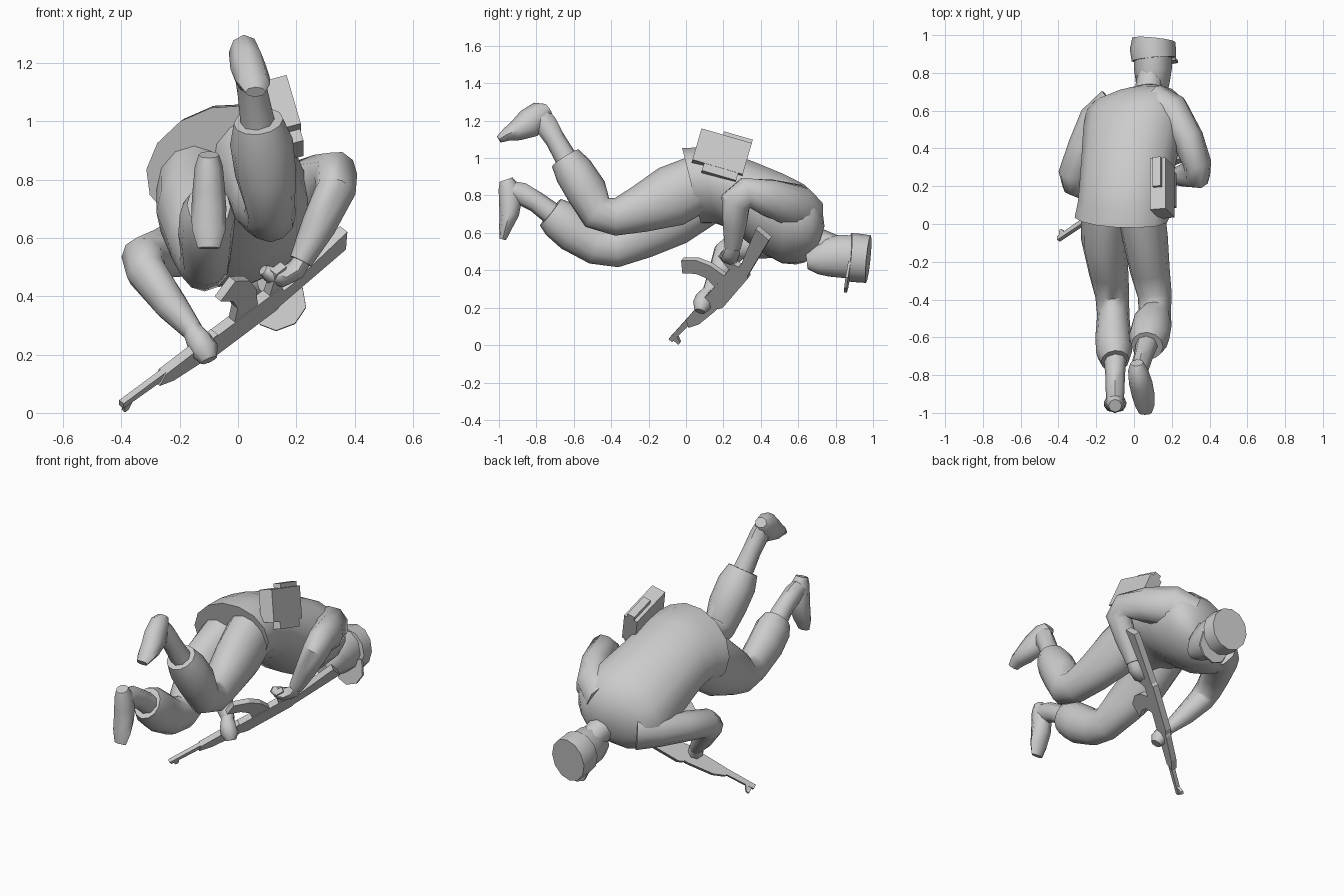
import bpy, bmesh, math
from mathutils import Vector, Matrix

grey = bpy.data.materials.new("grey")
grey.diffuse_color = (0.6, 0.6, 0.6, 1)
X = Vector((1, 0, 0))


def finish(name, bm, smooth=True):
    bmesh.ops.recalc_face_normals(bm, faces=bm.faces)
    me = bpy.data.meshes.new(name)
    bm.to_mesh(me)
    bm.free()
    me.materials.append(grey)
    if smooth:
        me.shade_smooth()
        me.set_sharp_from_angle(angle=math.radians(50))
    ob = bpy.data.objects.new(name, me)
    bpy.context.collection.objects.link(ob)
    return ob


def loft(name, rings, n=10, tilt=0, side=X, axes=None):
    """Elliptic rings (x, y, z, half width, half depth) skinned along their path.
    axes: optional first and last ring normals, blended in between."""
    bm = bmesh.new()
    pts = [Vector(r[:3]) for r in rings]
    loops = []
    for i, r in enumerate(rings):
        t = Vector()
        if axes:
            t = axes[0].lerp(axes[1], i / (len(rings) - 1))
        else:
            if i > 0:
                t += (pts[i] - pts[i - 1]).normalized()
            if i < len(pts) - 1:
                t += (pts[i + 1] - pts[i]).normalized()
        t.normalize()
        a = (side - t * side.dot(t)).normalized()
        a = Matrix.Rotation(-tilt, 3, t) @ a
        b = t.cross(a)
        loops.append([bm.verts.new(pts[i] + a * r[3] * math.cos(k * math.tau / n)
                                   + b * r[4] * math.sin(k * math.tau / n)) for k in range(n)])
    for p, q in zip(loops, loops[1:]):
        for k in range(n):
            bm.faces.new((p[k], p[(k + 1) % n], q[(k + 1) % n], q[k]))
    bm.faces.new(loops[0])
    bm.faces.new(loops[-1])
    return finish(name, bm)


def plate(name, outline, origin, u, v, thick):
    """Flat outline in the u, v plane, thickened evenly on both sides."""
    bm = bmesh.new()
    w = u.cross(v).normalized() * thick / 2
    rows = [[bm.verts.new(origin + u * p[0] + v * p[1] + w * s) for p in outline] for s in (-1, 1)]
    bm.faces.new(rows[0])
    bm.faces.new(rows[1])
    n = len(outline)
    for k in range(n):
        bm.faces.new((rows[0][k], rows[0][(k + 1) % n], rows[1][(k + 1) % n], rows[1][k]))
    return finish(name, bm, False)


# Jacket body, rolled so the right hip is higher
loft("jacket", [(-.065, .03, .85, .26, .2), (-.055, .12, .855, .25, .2), (-.045, .22, .83, .25, .21),
                (-.02, .38, .74, .26, .24), (0, .52, .675, .275, .235), (.01, .61, .645, .27, .205),
                (.025, .665, .62, .235, .17), (.055, .7, .595, .16, .12), (.08, .72, .57, .07, .07)],
     14, math.radians(24), axes=(Vector((0, .97, .24)), Vector((0, .95, -.3))))

# Trousers
loft("right_trouser", [(.03, .1, .88, .13, .15), (.06, -.08, .795, .12, .165), (.085, -.25, .725, .105, .125),
                       (.11, -.38, .685, .09, .1), (.11, -.475, .71, .085, .1), (.095, -.53, .82, .105, .11),
                       (.08, -.6, .93, .108, .105), (.07, -.645, 1.0, .085, .085)], 12)
loft("left_trouser", [(-.15, .1, .79, .13, .15), (-.16, -.08, .69, .12, .165), (-.135, -.25, .59, .105, .135),
                      (-.115, -.38, .52, .09, .105), (-.11, -.48, .535, .085, .105), (-.11, -.6, .61, .095, .115),
                      (-.105, -.68, .675, .095, .11), (-.1, -.725, .71, .075, .09)], 12)

# Ankles and boots
loft("right_ankle", [(.07, -.63, .98, .06, .06), (.05, -.7, 1.1, .052, .054), (.035, -.75, 1.18, .05, .062),
                     (.025, -.785, 1.225, .045, .06)], 8)
loft("right_boot", [(.015, -.735, 1.265, .035, .03), (.02, -.77, 1.24, .052, .07), (.035, -.84, 1.185, .062, .08),
                    (.05, -.91, 1.145, .06, .055), (.058, -.96, 1.125, .052, .035), (.06, -1.0, 1.1, .035, .02)], 8)
loft("left_ankle", [(-.1, -.7, .69, .062, .062), (-.1, -.8, .765, .052, .056), (-.1, -.88, .81, .05, .06),
                    (-.1, -.945, .83, .045, .05)], 8)
loft("left_boot", [(-.1, -.962, .885, .035, .036), (-.1, -.948, .845, .048, .055), (-.1, -.94, .76, .056, .06),
                   (-.1, -.945, .7, .06, .052), (-.1, -.965, .63, .058, .035), (-.1, -.98, .565, .038, .018)], 8)

# Sleeves and hands
loft("right_sleeve", [(.1, .63, .7, .11, .12), (.2, .585, .745, .105, .12), (.285, .45, .785, .085, .105),
                      (.335, .32, .815, .075, .085), (.335, .265, .765, .07, .085), (.275, .26, .64, .06, .065),
                      (.215, .25, .52, .04, .045)], 10)
loft("right_hand", [(.23, .25, .54, .03, .03), (.2, .245, .49, .035, .045), (.15, .235, .465, .035, .05),
                    (.11, .215, .475, .03, .04), (.085, .2, .49, .018, .02)], 8, side=Vector((0, 0, 1)))
loft("left_sleeve", [(-.1, .62, .57, .11, .12), (-.2, .54, .565, .1, .1), (-.265, .41, .545, .085, .085),
                     (-.325, .27, .53, .075, .08), (-.315, .22, .485, .07, .08), (-.23, .175, .37, .058, .062),
                     (-.15, .12, .275, .036, .036)], 10)
loft("left_hand", [(-.165, .13, .3, .03, .03), (-.135, .1, .25, .045, .05), (-.115, .085, .215, .05, .05),
                   (-.1, .075, .18, .03, .03)], 8)

# Neck, head and cap
loft("neck", [(.07, .66, .57, .075, .075), (.09, .8, .51, .07, .075)], 8)
loft("head", [(.105, .645, .45, .04, .045), (.105, .69, .455, .072, .08), (.1, .75, .47, .09, .11),
              (.1, .82, .475, .1, .12), (.1, .9, .47, .1, .122)], 10)
loft("cap", [(.105, .872, .47, .118, .13), (.1, .925, .465, .122, .13), (.105, .975, .46, .115, .128)], 12)
plate("cap_visor", [(-.1, .06), (-.085, .15), (-.04, .19), (.03, .19), (.085, .15), (.1, .06)],
      Vector((.105, .885, .47)), Vector((.93, 0, .35)), Vector((.33, -.17, -.92)), .014)

# Rifle: profile runs muzzle to butt, thickened sideways
u = Vector((.709, .46, .534)).normalized()
d = Vector((.03, -.776, .63))
d = (d - u * d.dot(u)).normalized()
muzzle = Vector((-.4, -.08, .03))
plate("rifle_barrel", [(0, -.014), (0, .012), (.24, .008), (.24, -.026)], muzzle, u, d, .022)
plate("rifle_front_sight", [(.012, -.048), (.03, -.048), (.055, -.01), (.012, -.01)], muzzle, u, d, .016)
plate("rifle_forend", [(.17, -.03), (.2, .008), (.45, .012), (.45, -.075), (.4, -.08), (.24, -.06)],
      muzzle, u, d, .034)
plate("rifle_receiver", [(.42, -.085), (.42, .008), (.76, .008), (.78, -.07), (.74, -.098), (.45, -.098)],
      muzzle, u, d, .036)
plate("rifle_stock", [(.74, -.09), (.74, -.02), (.8, -.02), (1.073, .043), (1.07, -.05)], muzzle, u, d, .036)
plate("rifle_grip", [(.7, 0), (.73, .1), (.78, .1), (.76, 0)], muzzle, u, d, .03)
plate("rifle_magazine", [(.53, -.01), (.545, .07), (.52, .13), (.458, .185), (.527, .235), (.6, .175),
                         (.635, .1), (.645, -.01)], muzzle, u, d, .03)

# Hip pouch with flap and lower strap
a = Vector((0, .96, -.28))
c = Vector((-.27, .27, .92)).normalized()
c = (c - a * c.dot(a)).normalized()
pouch = Vector((.15, .19, 1.025))


def block(name, at, la, lc, thick):
    o = pouch + a * at[0] + c * at[1] + a.cross(c) * at[2]
    h, k = la / 2, lc / 2
    plate(name, [(-h, -k), (h, -k), (h, k), (-h, k)], o, a, c, thick)


block("pouch", (0, 0, 0), .28, .18, .085)
block("pouch_flap", (.06, .1, 0), .16, .03, .045)
block("pouch_strap", (.02, -.11, .015), .19, .045, .05)
